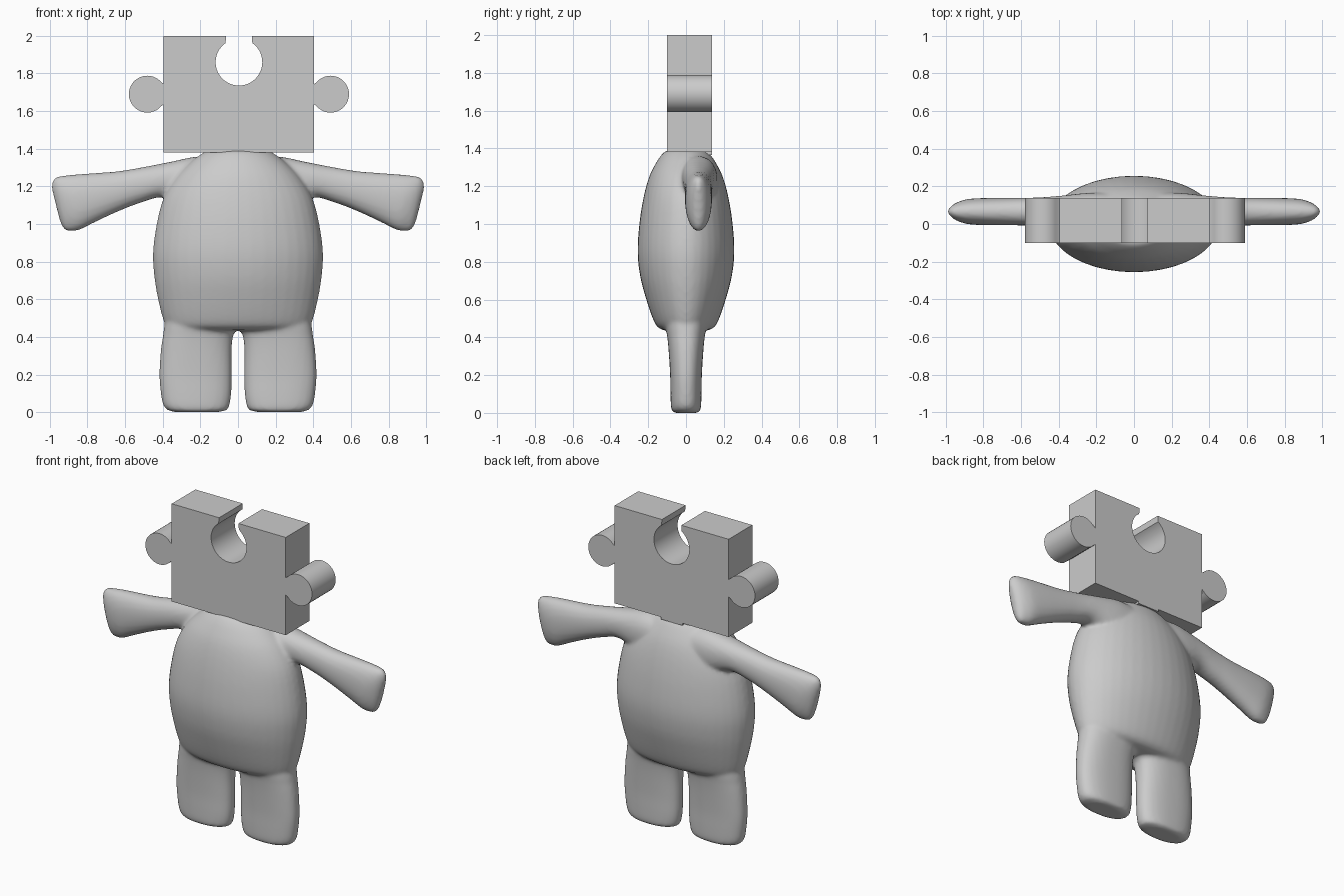
import bpy, bmesh, math
from mathutils import Vector

if "Cube" in bpy.data.objects:
    bpy.data.objects.remove(bpy.data.objects["Cube"])

grey = bpy.data.materials.new("soft grey")
grey.diffuse_color = (0.6, 0.6, 0.6, 1)
grey.use_nodes = True
grey.node_tree.nodes["Principled BSDF"].inputs["Base Color"].default_value = grey.diffuse_color


def make_object(name, bm):
    bmesh.ops.recalc_face_normals(bm, faces=bm.faces)
    mesh = bpy.data.meshes.new(name)
    bm.to_mesh(mesh)
    bm.free()
    mesh.materials.append(grey)
    ob = bpy.data.objects.new(name, mesh)
    bpy.context.collection.objects.link(ob)
    return ob


def spline(rows, steps=4):
    """Smoothly interpolate rows of numbers (Catmull-Rom)."""
    rows = [Vector(r) for r in rows]
    out = []
    for i in range(len(rows) - 1):
        a, b, c, d = rows[max(i - 1, 0)], rows[i], rows[i + 1], rows[min(i + 2, len(rows) - 1)]
        for s in range(steps):
            t = s / steps
            out.append(0.5 * (2 * b + (c - a) * t + (2 * a - 5 * b + 4 * c - d) * t * t
                              + (3 * b - a - 3 * c + d) * t ** 3))
    return out + [rows[-1]]


def loft(bm, rows, y, power=2.0, sides=40):
    """Rows are (x1, z1, x2, z2, half depth): each ring spans two outline points."""
    rings = []
    for x1, z1, x2, z2, depth in spline(rows):
        ring = []
        for k in range(sides):
            a = 2 * math.pi * k / sides
            c, s = math.cos(a), math.sin(a)
            u = math.copysign(abs(c) ** (2 / power), c)
            v = math.copysign(abs(s) ** (2 / power), s)
            ring.append(bm.verts.new(((x1 + x2) / 2 + u * (x2 - x1) / 2, y + v * depth,
                                      (z1 + z2) / 2 + u * (z2 - z1) / 2)))
        rings.append(ring)
    for p, q in zip(rings, rings[1:]):
        for k in range(sides):
            n = (k + 1) % sides
            bm.faces.new((p[k], p[n], q[n], q[k]))
    bm.faces.new(rings[0])
    bm.faces.new(rings[-1])


# Torso, arms and legs, fused into one soft body
bm = bmesh.new()
torso = [(0.435, 0.30, 0.11), (0.45, 0.37, 0.145), (0.49, 0.397, 0.172), (0.6, 0.425, 0.21),
         (0.72, 0.445, 0.242), (0.85, 0.452, 0.256), (1.0, 0.432, 0.247), (1.14, 0.395, 0.225),
         (1.25, 0.33, 0.195), (1.33, 0.25, 0.155), (1.375, 0.19, 0.122), (1.39, 0.16, 0.10)]
loft(bm, [(-w, z, w, z, d) for z, w, d in torso], 0)
leg = [(0.11, 0.0, 0.33, 0.0, 0.06), (0.06, 0.012, 0.375, 0.012, 0.075),
       (0.045, 0.04, 0.398, 0.04, 0.08), (0.036, 0.1, 0.41, 0.1, 0.082),
       (0.034, 0.2, 0.418, 0.2, 0.084), (0.034, 0.33, 0.41, 0.33, 0.092),
       (0.025, 0.41, 0.398, 0.41, 0.1), (0.0, 0.45, 0.393, 0.45, 0.107),
       (0.0, 0.52, 0.38, 0.52, 0.11)]
arm = [(0.1, 1.35, 0.1, 1.1, 0.1), (0.22, 1.358, 0.25, 1.1, 0.1), (0.36, 1.33, 0.4, 1.142, 0.085),
       (0.5, 1.303, 0.52, 1.112, 0.075), (0.64, 1.28, 0.63, 1.07, 0.073),
       (0.8, 1.268, 0.76, 1.01, 0.072), (0.9, 1.26, 0.84, 0.97, 0.068),
       (0.955, 1.252, 0.885, 0.962, 0.055), (0.98, 1.238, 0.92, 0.968, 0.038),
       (0.992, 1.2, 0.945, 1.01, 0.015)]
for side in (-1, 1):
    for rows, y, power in ((leg, 0, 2.4), (arm, 0.066, 2.2)):
        loft(bm, [(side * a, b, side * c, d, e) for a, b, c, d, e in rows], y, power)
body = make_object("body", bm)
remesh = body.modifiers.new("fuse", 'REMESH')
remesh.mode = 'VOXEL'
remesh.voxel_size = 0.012
remesh.use_smooth_shade = True
soften = body.modifiers.new("soften", 'SMOOTH')
soften.factor = 0.5
soften.iterations = 5


def arc(cx, cz, r, start, end, n=28):
    return [(cx + r * math.cos(math.radians(start + (end - start) * i / n)),
             cz + r * math.sin(math.radians(start + (end - start) * i / n))) for i in range(n + 1)]


def prism(name, outline, y0, y1):
    bm = bmesh.new()
    face = bm.faces.new([bm.verts.new((x, y0, z)) for x, z in outline])
    new = bmesh.ops.extrude_face_region(bm, geom=[face])["geom"]
    bmesh.ops.translate(bm, vec=(0, y1 - y0, 0),
                        verts=[v for v in new if isinstance(v, bmesh.types.BMVert)])
    ob = make_object(name, bm)
    bpy.context.view_layer.objects.active = ob
    ob.select_set(True)
    bpy.ops.object.shade_smooth_by_angle(angle=math.radians(30))
    ob.select_set(False)
    return ob


# Puzzle piece head: half outline with side knob and top socket, mirrored
half = [(0.4, 1.38), (0.4, 1.635)] + arc(0.487, 1.69, 0.098, -140, 140)
half += [(0.4, 1.745), (0.4, 2.0), (0.068, 2.0)] + arc(0, 1.86, 0.124, 55, -90)
outline = half + [(-x, z) for x, z in reversed(half[:-1])]
prism("puzzle_head", [(x + 0.005, z) for x, z in outline], -0.1, 0.137)

# Small neck lip under the head
prism("neck_lip", [(-0.07, 1.385), (-0.07, 1.366), (0.08, 1.366), (0.08, 1.385)], -0.1, 0.137)
